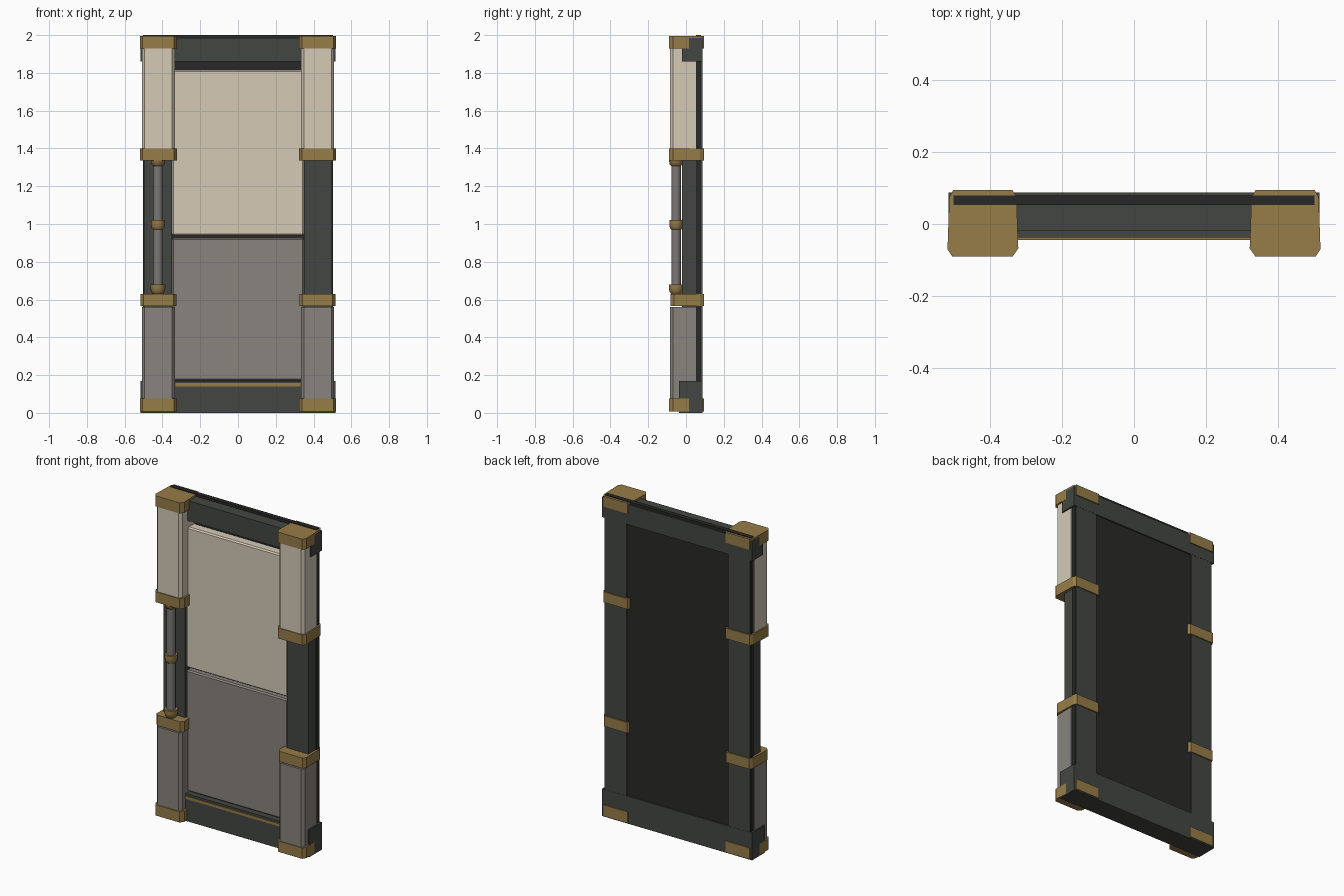
import bpy, bmesh, math

if "Cube" in bpy.data.objects:
    bpy.data.objects.remove(bpy.data.objects["Cube"])


def material(name, rgb):
    m = bpy.data.materials.new(name)
    m.diffuse_color = (*rgb, 1)
    m.use_nodes = True
    m.node_tree.nodes["Principled BSDF"].inputs["Base Color"].default_value = m.diffuse_color
    return m


GREEN = material("dark_green", (0.055, 0.062, 0.052))
BLACK = material("black", (0.022, 0.022, 0.021))
BRASS = material("brass", (0.31, 0.20, 0.065))
CREAM = material("cream", (0.66, 0.59, 0.47))
GREY = material("warm_grey", (0.25, 0.23, 0.21))
STEEL = material("steel", (0.20, 0.19, 0.18))


def finish(name, bm, mat, mirror=False, bevel=0):
    bmesh.ops.recalc_face_normals(bm, faces=bm.faces[:])
    me = bpy.data.meshes.new(name)
    bm.to_mesh(me)
    bm.free()
    me.materials.append(mat)
    ob = bpy.data.objects.new(name, me)
    bpy.context.collection.objects.link(ob)
    if bevel:
        b = ob.modifiers.new("bevel", 'BEVEL')
        b.width, b.segments = bevel, 1
    if mirror:
        ob.modifiers.new("mirror", 'MIRROR')
    return ob


def prism(name, outline, z0, z1, mat, **kw):
    bm = bmesh.new()
    face = bm.faces.new([bm.verts.new((x, y, z0)) for x, y in outline])
    top = bmesh.ops.extrude_face_region(bm, geom=[face])["geom"]
    bmesh.ops.translate(bm, vec=(0, 0, z1 - z0),
                        verts=[v for v in top if isinstance(v, bmesh.types.BMVert)])
    # the starting face closes the bottom
    if not face.is_valid:
        bmesh.ops.holes_fill(bm, edges=bm.edges[:])
    return finish(name, bm, mat, **kw)


def box(name, x0, x1, y0, y1, z0, z1, mat, **kw):
    return prism(name, [(x0, y0), (x1, y0), (x1, y1), (x0, y1)], z0, z1, mat, **kw)


def lathe(name, profile, cx, cy, mat, n=20):
    bm = bmesh.new()
    rings = [[bm.verts.new((cx + r * math.cos(2 * math.pi * i / n),
                            cy + r * math.sin(2 * math.pi * i / n), z))
              for i in range(n)] for r, z in profile]
    for a, b in zip(rings, rings[1:]):
        for i in range(n):
            j = (i + 1) % n
            bm.faces.new((a[i], a[j], b[j], b[i]))
    bm.faces.new(rings[0])
    bm.faces.new(rings[-1])
    ob = finish(name, bm, mat)
    bpy.context.view_layer.objects.active = ob
    ob.select_set(True)
    bpy.ops.object.shade_smooth_by_angle(angle=math.radians(40))
    ob.select_set(False)


# Frame: backing slab, stiles, header and sill
box("backing_slab", -0.503, 0.503, 0.053, 0.08, 0.005, 2.0, BLACK)
box("stile", -0.498, -0.35, -0.02, 0.055, 0.02, 1.98, GREEN, mirror=True)
box("back_stile", -0.5, -0.35, 0.078, 0.087, 0.02, 1.98, GREEN, mirror=True)
box("header", -0.516, 0.516, -0.02, 0.088, 1.86, 1.985, GREEN)
box("sill", -0.516, 0.516, -0.038, 0.088, 0.0, 0.17, GREEN)
box("sill_trim", -0.34, 0.34, -0.044, -0.03, 0.14, 0.157, BRASS)

# Door panels
box("upper_panel", -0.35, 0.35, -0.012, 0.054, 0.94, 1.815, CREAM, bevel=0.008)
box("lower_panel", -0.35, 0.35, -0.012, 0.054, 0.172, 0.925, GREY, bevel=0.008)

# Column casings with chamfered front corners
column = [(-0.508, -0.069), (-0.494, -0.086), (-0.349, -0.086), (-0.334, -0.069),
          (-0.334, 0.052), (-0.508, 0.052)]
prism("upper_column", column, 1.39, 1.94, CREAM, mirror=True)
prism("lower_column", column, 0.06, 0.56, GREY, mirror=True)

# Brass collars wrapping the frame
collar = [(-0.519, -0.07), (-0.505, -0.091), (-0.338, -0.091), (-0.322, -0.068),
          (-0.327, 0.075), (-0.338, 0.094), (-0.503, 0.094), (-0.514, 0.075)]
for label, z0, z1, k in (("bottom", 0.008, 0.075, 1), ("lower", 0.565, 0.63, 0.9),
                         ("upper", 1.335, 1.40, 1), ("top", 1.93, 1.996, 1)):
    pts = [(-0.42 + (x + 0.42) * (0.96 if k < 1 else 1), y * (k if y < 0 else 1))
           for x, y in collar]
    prism(label + "_collar", pts, z0, z1, BRASS, mirror=True)

# Pull handle on the left
HX, HY = -0.424, -0.052
lathe("handle_bar", [(0.025, 0.63), (0.025, 1.335)], HX, HY, STEEL)
lathe("handle_foot", [(0.014, 0.623), (0.028, 0.63), (0.036, 0.645), (0.039, 0.66),
                      (0.039, 0.68)], HX, HY, BRASS)
lathe("handle_ring", [(0.026, 0.97), (0.033, 0.977), (0.036, 0.995), (0.036, 1.02)],
      HX, HY, BRASS)
lathe("handle_top", [(0.026, 1.308), (0.034, 1.315), (0.038, 1.336)], HX, HY, BRASS)
